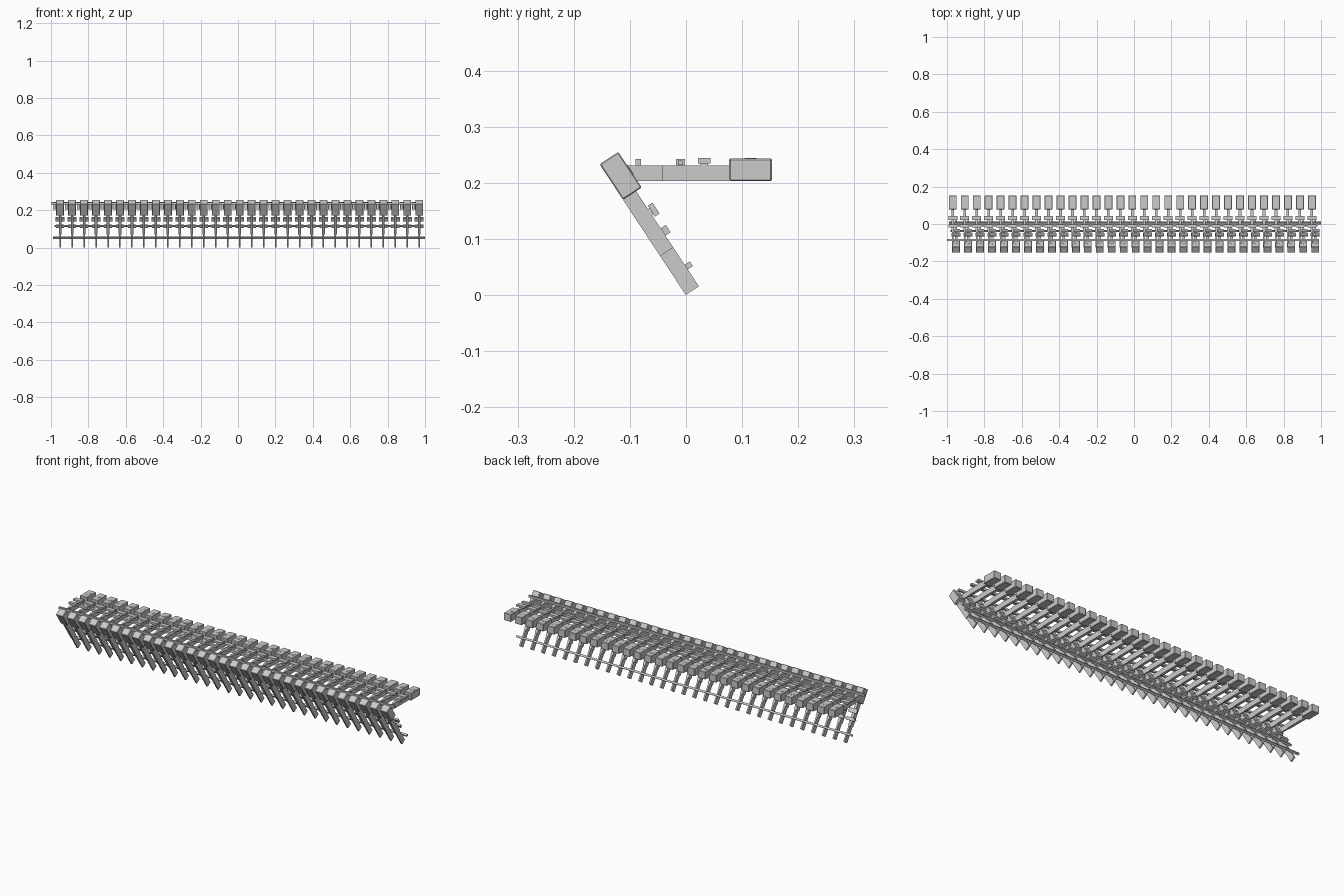
import bpy
from math import radians
from mathutils import Matrix, Vector

cube = bpy.data.objects.get("Cube")
if cube:
    bpy.data.objects.remove(cube, do_unlink=True)

import bmesh

grey = bpy.data.materials.new("light_grey")
grey.use_nodes = True
colour = (0.6, 0.6, 0.6, 1)
grey.diffuse_color = colour
grey.node_tree.nodes["Principled BSDF"].inputs["Base Color"].default_value = colour

COUNT, PITCH = 31, 0.064
LENGTH = 0.279  # head tip to tail


def add_box(bm, x, s0, s1, z0, z1, width):
    """Box spanning s0..s1 behind the head tip."""
    size = Vector((width, s1 - s0, z1 - z0))
    centre = Vector((x, -(s0 + s1) / 2, (z0 + z1) / 2))
    bmesh.ops.create_cube(bm, size=1, matrix=Matrix.Translation(centre) @ Matrix.Diagonal(size).to_4x4())


def finish(bm, name, place):
    mesh = bpy.data.meshes.new(name)
    bm.to_mesh(mesh)
    bm.free()
    mesh.materials.append(grey)
    obj = bpy.data.objects.new(name, mesh)
    bpy.context.collection.objects.link(obj)
    obj.matrix_world = place
    return obj


def build_row(prefix, place):
    xs = [(i - (COUNT - 1) / 2) * PITCH - 0.004 for i in range(COUNT)]

    # Block heads with a shallow disc on top
    bm = bmesh.new()
    for x in xs:
        add_box(bm, x, 0, 0.076, 0, 0.04, 0.042)
    bevel = finish(bm, prefix + "_heads", place).modifiers.new("soft_edge", "BEVEL")
    bevel.width, bevel.segments = 0.002, 1
    bm = bmesh.new()
    for x in xs:
        bmesh.ops.create_cone(bm, cap_ends=True, segments=16, radius1=0.011, radius2=0.011,
                              depth=0.002, matrix=Matrix.Translation((x, -0.038, 0.04)))
    finish(bm, prefix + "_head_discs", place)

    # Two-step arms, thinner towards the tail
    bm = bmesh.new()
    for x in xs:
        add_box(bm, x, 0.076, 0.196, 0, 0.028, 0.014)
        add_box(bm, x, 0.196, LENGTH, 0, 0.028, 0.008)
    finish(bm, prefix + "_arms", place)

    # Cross plates on each arm
    bm = bmesh.new()
    for x in xs:
        add_box(bm, x, 0.109, 0.132, 0.031, 0.041, 0.048)
        add_box(bm, x, 0.114, 0.127, 0.027, 0.032, 0.014)
        add_box(bm, x, 0.155, 0.171, 0.028, 0.039, 0.044)
    finish(bm, prefix + "_plates", place)

    # Long rails tying the row together
    bm = bmesh.new()
    add_box(bm, 0, 0.233, 0.243, 0.028, 0.039, 1.99)
    add_box(bm, 0, 0.159, 0.167, 0.029, 0.037, 1.97)
    finish(bm, prefix + "_rails", place)


# Level row, heads to the back
build_row("upper", Matrix.Translation((-0.005, 0.153, 0.203)))

# Sloping row, heads up at the front
slope = Matrix.Rotation(radians(-56.6), 4, "X") @ Matrix.Rotation(radians(180), 4, "Z")
build_row("lower", Matrix.Translation((0.005, -0.154, 0.233)) @ slope)
